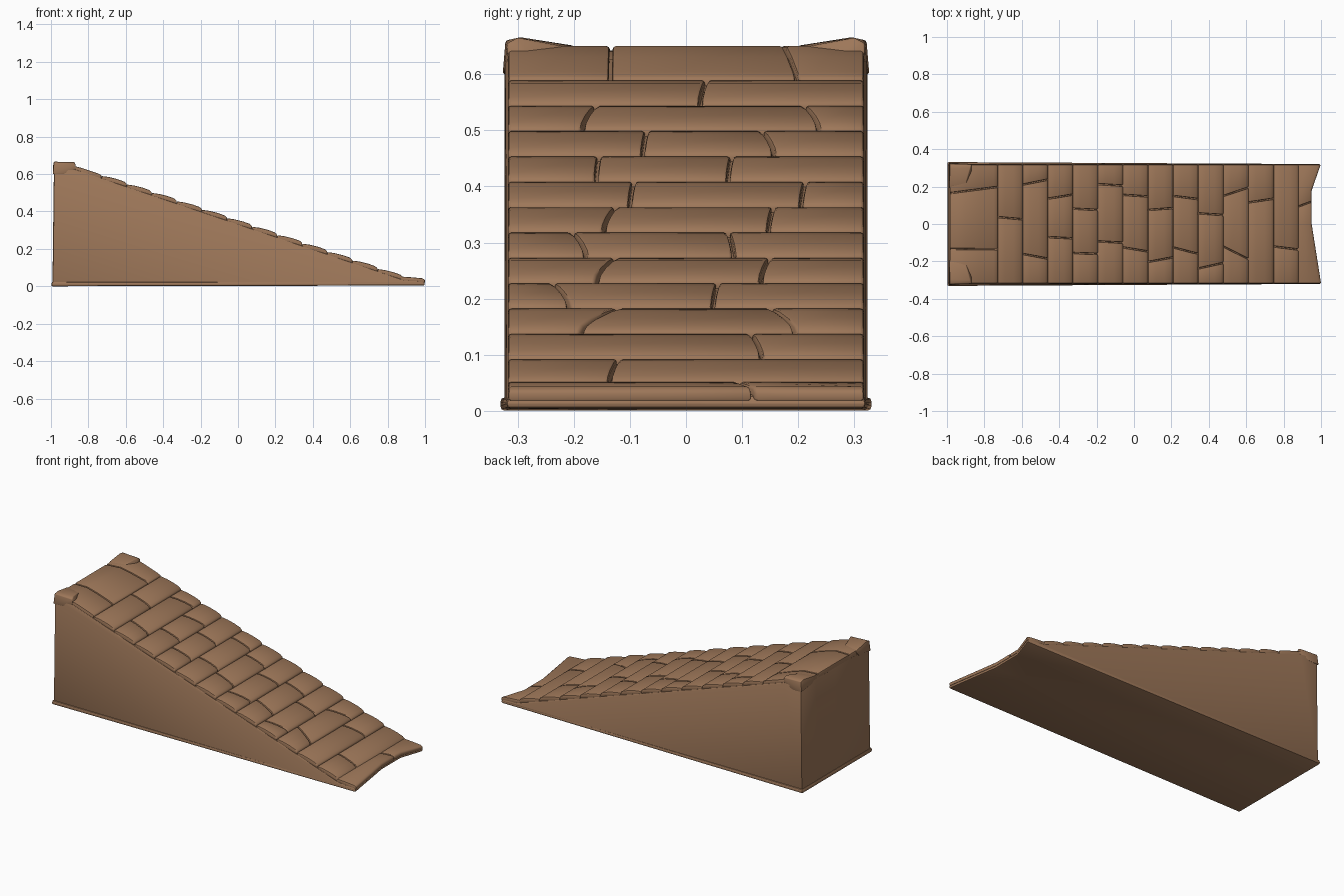
import bpy, bmesh, math
from mathutils import Vector

if "Cube" in bpy.data.objects:
    bpy.data.objects.remove(bpy.data.objects["Cube"])

wood = bpy.data.materials.new("warm brown")
wood.diffuse_color = (0.34, 0.185, 0.10, 1)
wood.use_nodes = True
wood.node_tree.nodes["Principled BSDF"].inputs["Base Color"].default_value = wood.diffuse_color


def finish(name, bm, bevel, segments=2):
    """Round the hard edges and turn the mesh into a shaded object."""
    bmesh.ops.recalc_face_normals(bm, faces=bm.faces)
    hard = [e for e in bm.edges if len(e.link_faces) == 2
            and e.calc_face_angle(0) > math.radians(32)]
    bmesh.ops.bevel(bm, geom=hard, offset=bevel, segments=segments,
                    profile=0.5, affect='EDGES', clamp_overlap=True)
    bmesh.ops.recalc_face_normals(bm, faces=bm.faces)
    mesh = bpy.data.meshes.new(name)
    bm.to_mesh(mesh)
    bm.free()
    mesh.materials.append(wood)
    obj = bpy.data.objects.new(name, mesh)
    bpy.context.collection.objects.link(obj)
    bpy.ops.object.select_all(action='DESELECT')
    obj.select_set(True)
    bpy.context.view_layer.objects.active = obj
    bpy.ops.object.shade_smooth_by_angle(angle=math.radians(40))
    return obj


def loft(name, sections, bevel, segments=2):
    """Skin a row of equal loops and cap both ends."""
    bm = bmesh.new()
    rings = [[bm.verts.new(p) for p in s] for s in sections]
    n = len(rings[0])
    for a, b in zip(rings, rings[1:]):
        for i in range(n):
            j = (i + 1) % n
            bm.faces.new((a[i], a[j], b[j], b[i]))
    bm.faces.new(rings[0])
    bm.faces.new(rings[-1])
    return finish(name, bm, bevel, segments)


def slope(x):
    return 0.65 - 0.337 * (x + 0.93)


def toe(y):
    """Worn front end: long at the corners, short in the middle."""
    if y < 0:
        return 0.95 + 0.05 * min(1, -y / 0.31)
    return 0.95 + 0.048 * min(1, max(0, (y - 0.18) / 0.13))


# wedge body
body = []
for y in (-0.32, 0, 0.18, 0.32):
    e = toe(y) - 0.004
    k = 1 if abs(y) < 0.3 else 1.012
    body.append([(-0.992, y * k, 0.008), (-0.984, y * k, 0.644),
                 (-0.87, y, slope(-0.87) - 0.003), (0.89, y, slope(0.89) - 0.003),
                 (e, y, 0.028), (e, y, 0.008)])
loft("wedge_body", body, 0.012)

# slightly flared base board
rim = []
for y in (-0.327, 0, 0.18, 0.327):
    e = toe(y) - 0.001
    w = 0.331 if y > 0 else -0.331
    yb = w if abs(y) > 0.3 else y
    yf = y * 0.98
    rim.append([(-0.999, yb, 0.0), (-0.996, yb, 0.024),
                (e, yf, 0.022), (e, yf, 0.004)])
loft("base_board", rim, 0.008)


def course(name, top, depth, seams, worn=False):
    """One row of planks split by slanted seams given as (back y, front y)."""
    gap, half = 0.0028, 0.317
    cuts = [(-half - gap,) * 2] + sorted(seams) + [(half + gap,) * 2]
    x0, x1 = top[0][0], top[-1][0]
    for k, (a, b) in enumerate(zip(cuts, cuts[1:])):
        stations = [(a[0] + gap, a[1] + gap)]
        if worn:
            stations += [(y, y) for y in (0.0, 0.18) if a[1] + 0.02 < y < b[0]]
        stations.append((b[0] - gap, b[1] - gap))
        sections = []
        for yb, yf in stations:
            loop = []
            under = [(x, z - (depth if i else depth * 0.8))
                     for i, (x, z) in enumerate((top[-1], top[0]))]
            for x, z in top + under:
                t = (x - x0) / (x1 - x0)
                y = yb + (yf - yb) * t
                xx = x0 + (toe(yf) - x0) * t if worn else x
                loop.append((xx, y, z))
            sections.append(loop)
        loft(f"{name}_plank_{k + 1}", sections, 0.0055)


# top course, flat at the back and bending into the slope
course("top_course",
       [(-0.985, 0.650), (-0.90, 0.650), (-0.83, 0.631), (-0.75, 0.604), (-0.73, 0.594)],
       0.03, [(-0.133, -0.135), (0.165, 0.198)])

# overlapping slope courses
seam_rows = [
    [(0.037, 0.025)],
    [(-0.16, -0.185), (0.21, 0.237)],
    [(-0.07, -0.077), (0.135, 0.157)],
    [(-0.155, -0.16), (0.082, 0.075)],
    [(-0.093, -0.10), (0.213, 0.205)],
    [(-0.125, -0.147), (0.156, 0.147)],
    [(-0.203, -0.178), (0.075, 0.085)],
    [(-0.125, -0.16), (0.15, 0.133)],
    [(-0.238, -0.208), (0.057, 0.048)],
    [(-0.12, -0.188), (0.15, 0.195)],
    [(0.115, 0.135)],
    [(-0.12, -0.137)],
]
bulge = [(0, 0.007), (0.3, 0.015), (0.65, 0.019), (0.9, 0.018), (1.0, 0.011)]
step = 1.61 / 12
for r, seams in enumerate(seam_rows):
    xs = -0.73 + r * step
    top = [(xs + t * step, slope(xs + t * step) + h) for t, h in bulge]
    course(f"slope_course_{r + 1}", top, 0.022, seams)

# toe course with the worn front edge
course("toe_course", [(0.87, 0.052), (0.93, 0.048), (0.985, 0.043), (1.0, 0.036)],
       0.024, [(0.09, 0.12)], worn=True)

# raised corners at the top of the back wall
for side, label in ((-1, "front"), (1, "back")):
    bm = bmesh.new()
    pts = [(-0.988, 0.19, 0.640), (-0.988, 0.20, 0.651), (-0.90, 0.21, 0.648),
           (-0.985, 0.295, 0.666), (-0.875, 0.30, 0.665), (-0.985, 0.322, 0.660),
           (-0.870, 0.319, 0.655), (-0.865, 0.318, 0.625), (-0.865, 0.27, 0.625),
           (-0.990, 0.327, 0.600), (-0.93, 0.325, 0.600), (-0.988, 0.22, 0.610)]
    for x, y, z in pts:
        bm.verts.new(Vector((x, y * side, z)))
    bmesh.ops.convex_hull(bm, input=bm.verts)
    finish(f"raised_corner_{label}", bm, 0.004)
